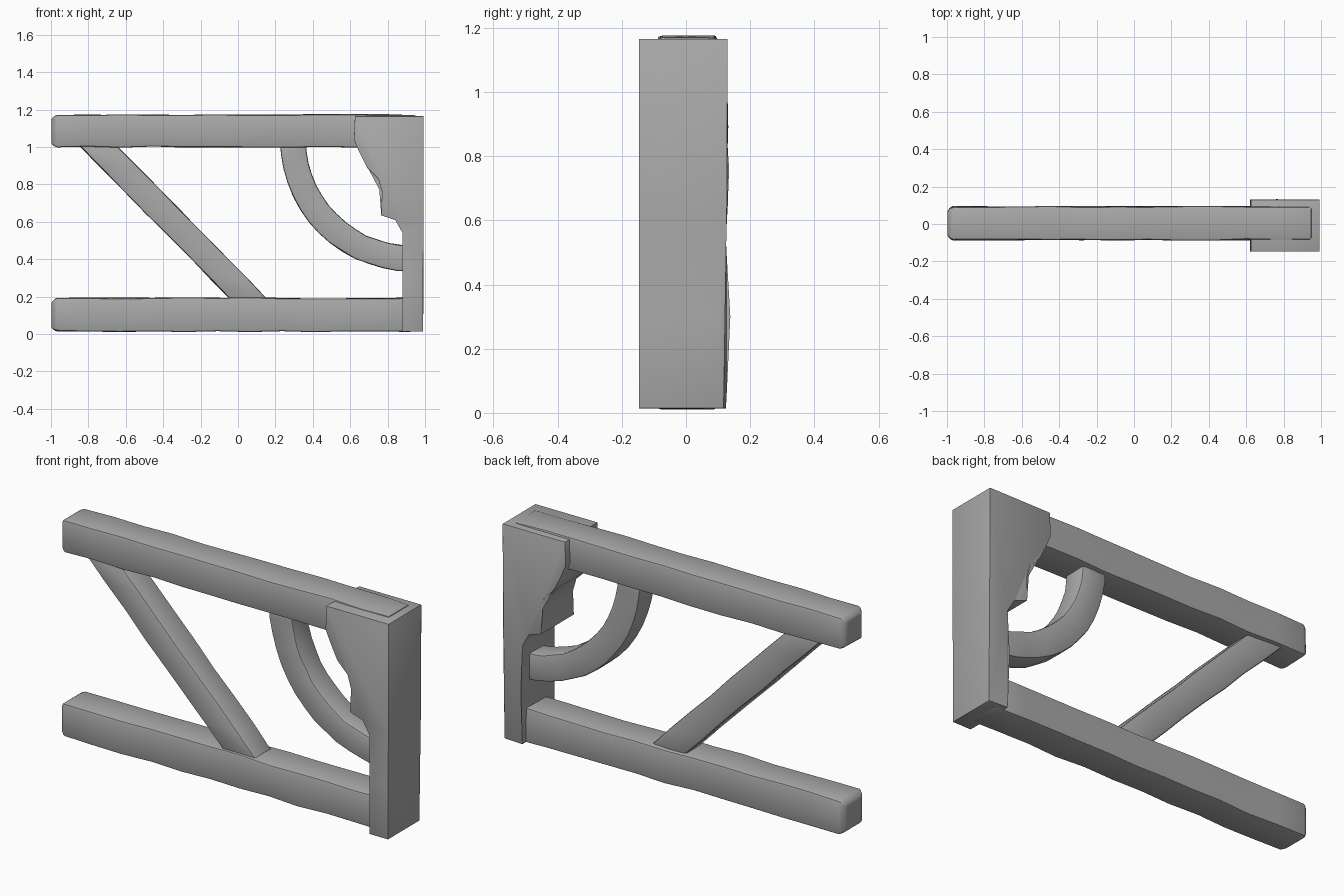
import bpy, bmesh, math, random
from mathutils import Vector

random.seed(4)
cube = bpy.data.objects.get("Cube")
if cube:
    bpy.data.objects.remove(cube, do_unlink=True)

# Single plain grey
grey = bpy.data.materials.new("plain_grey")
grey.use_nodes = True
COLOUR = (0.4, 0.4, 0.4, 1)
grey.diffuse_color = COLOUR
bsdf = next(n for n in grey.node_tree.nodes if n.type == 'BSDF_PRINCIPLED')
bsdf.inputs["Base Color"].default_value = COLOUR


def finish(name, bm, bevel):
    """Soften the hard edges and turn the mesh into an object."""
    bmesh.ops.recalc_face_normals(bm, faces=bm.faces)
    hard = [e for e in bm.edges if len(e.link_faces) == 2 and e.calc_face_angle(0) > 0.6]
    bmesh.ops.bevel(bm, geom=hard, offset=bevel, segments=2, profile=0.5,
                    affect='EDGES', clamp_overlap=True)
    mesh = bpy.data.meshes.new(name)
    bm.to_mesh(mesh)
    bm.free()
    mesh.materials.append(grey)
    obj = bpy.data.objects.new(name, mesh)
    bpy.context.collection.objects.link(obj)
    bpy.ops.object.select_all(action='DESELECT')
    obj.select_set(True)
    bpy.context.view_layer.objects.active = obj
    bpy.ops.object.shade_smooth_by_angle(angle=math.radians(30))
    return obj


def timber(name, sections, rough=0.004, bevel=0.01):
    """Loft rectangles; each section is (outer xz, inner xz, y front, y back)."""
    bm = bmesh.new()
    rings = []
    for a, b, front, back in sections:
        ring = []
        for (x, z), y in ((a, front), (b, front), (b, back), (a, back)):
            wobble = [random.uniform(-rough, rough) for _ in range(2)]
            ring.append(bm.verts.new((x, y + wobble[0], z + wobble[1])))
        rings.append(ring)
    for r, s in zip(rings, rings[1:]):
        for i in range(4):
            j = (i + 1) % 4
            bm.faces.new((r[i], r[j], s[j], s[i]))
    bm.faces.new(rings[0])
    bm.faces.new(rings[-1])
    return finish(name, bm, bevel)


# Horizontal beams, with slightly pointed free ends
def beam(name, low, high, end):
    tip = 0.02
    sections = [((-0.998, low + tip), (-0.998, high - tip), -0.06, 0.07)]
    steps = 11
    for i in range(steps + 1):
        x = -0.975 + (end + 0.975) * i / steps
        sections.append(((x, low), (x, high), -0.085, 0.093))
    timber(name, sections)


beam("top_beam", 1.0, 1.173, 0.95)
beam("bottom_beam", 0.014, 0.193, 0.93)

# Straight diagonal brace
top, bottom = Vector((-0.86, 1.02)), Vector((-0.03, 0.175))
brace = []
for i in range(8):
    p = top.lerp(bottom, i / 7)
    brace.append((p, p + Vector((0.2, 0)), -0.07, 0.07))
timber("diagonal_brace", brace)

# Quarter-circle brace
curve = []
for i in range(15):
    a = math.radians(180 + 90 * i / 14)
    ring = [(0.93 + r * math.cos(a), 1.04 + r * math.sin(a)) for r in (0.705, 0.567)]
    curve.append((ring[0], ring[1], -0.065, 0.065))
timber("curved_brace", curve, rough=0.003)

# Bracketed post, its worn lower back edge set by a third value
profile = [
    (0.88, 0.014, 0.125), (0.99, 0.014, 0.118), (0.99, 0.3, 0.1), (0.992, 0.58, 0.09),
    (0.993, 0.63, 0.128), (0.993, 1.165, 0.13), (0.625, 1.165, 0.13), (0.62, 1.04, 0.13),
    (0.645, 0.98, 0.13), (0.69, 0.89, 0.132), (0.75, 0.83, 0.13), (0.77, 0.76, 0.135),
    (0.765, 0.635, 0.13), (0.84, 0.61, 0.128), (0.88, 0.54, 0.125), (0.88, 0.3, 0.14)]
bm = bmesh.new()
front = [bm.verts.new((x, -0.147, z)) for x, z, y in profile]
back = [bm.verts.new((x, y, z)) for x, z, y in profile]
bm.faces.new(front)
back_face = bm.faces.new(back)
for i in range(len(profile)):
    j = (i + 1) % len(profile)
    bm.faces.new((front[i], front[j], back[j], back[i]))
bmesh.ops.triangulate(bm, faces=[back_face])
finish("bracket_post", bm, 0.012)
